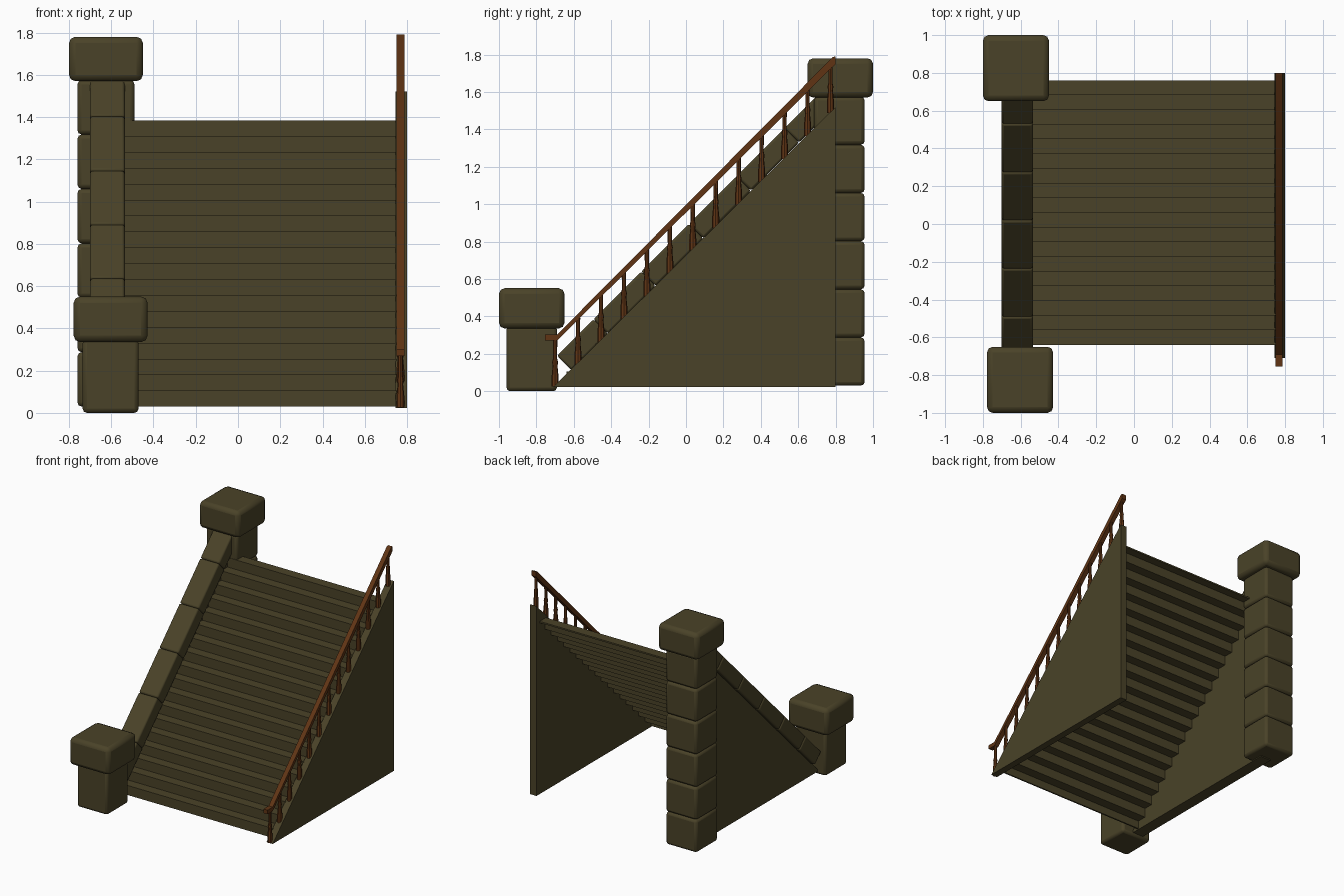
import bpy
import bmesh
from math import radians, sqrt
from mathutils import Matrix

cube = bpy.data.objects.get("Cube")
if cube:
    bpy.data.objects.remove(cube, do_unlink=True)


def material(name, rgb):
    m = bpy.data.materials.new(name)
    m.use_nodes = True
    m.diffuse_color = (*rgb, 1)
    m.node_tree.nodes["Principled BSDF"].inputs["Base Color"].default_value = (*rgb, 1)
    return m


STONE = material("olive stone", (0.068, 0.055, 0.021))
WOOD = material("brown wood", (0.115, 0.034, 0.007))


def finish(name, bm, mat, bevel=0, segments=2):
    bmesh.ops.recalc_face_normals(bm, faces=bm.faces)
    me = bpy.data.meshes.new(name)
    bm.to_mesh(me)
    bm.free()
    me.materials.append(mat)
    ob = bpy.data.objects.new(name, me)
    bpy.context.collection.objects.link(ob)
    if bevel:
        mod = ob.modifiers.new("Bevel", 'BEVEL')
        mod.width = bevel
        mod.segments = segments
    bpy.ops.object.select_all(action='DESELECT')
    ob.select_set(True)
    bpy.context.view_layer.objects.active = ob
    bpy.ops.object.shade_smooth_by_angle(angle=radians(35))
    return ob


def block(name, center, size, mat=STONE, bevel=0.02, tilt=0):
    bm = bmesh.new()
    mat4 = (Matrix.Translation(center) @ Matrix.Rotation(radians(tilt), 4, 'X')
            @ Matrix.Diagonal((*size, 1)))
    bmesh.ops.create_cube(bm, size=1, matrix=mat4)
    return finish(name, bm, mat, bevel)


def extrude_x(name, profile, x0, x1, mat=STONE):
    """Extrude a closed (y, z) outline along x."""
    bm = bmesh.new()
    face = bm.faces.new([bm.verts.new((x0, y, z)) for y, z in profile])
    new = bmesh.ops.extrude_face_region(bm, geom=[face])["geom"]
    bmesh.ops.translate(bm, vec=(x1 - x0, 0, 0),
                        verts=[v for v in new if isinstance(v, bmesh.types.BMVert)])
    return finish(name, bm, mat)


# Tall back pillar of stacked stones with a cap
COURSE = 0.2575
for i in range(6):
    block(f"back_pillar_stone_{i + 1}", (-0.625, 0.82, 0.03 + COURSE * (i + 0.5)),
          (0.27, 0.27, COURSE))
block("back_pillar_cap", (-0.625, 0.825, 1.675), (0.35, 0.35, 0.21), bevel=0.03)

# Short front post with a cap
block("front_post", (-0.603, -0.825, 0.175), (0.265, 0.27, 0.35))
block("front_post_cap", (-0.603, -0.825, 0.443), (0.35, 0.35, 0.215), bevel=0.03)

# Triangular side walls
for name, x0, x1 in (("right_side_wall", 0.745, 0.8), ("left_side_wall", -0.665, -0.57)):
    extrude_x(name, [(-0.71, 0.022), (0.8, 0.022), (0.8, 1.52)], x0, x1)

# Sloping coping stones on the left wall
joints = [-0.69, -0.495, -0.24, 0.015, 0.27, 0.527, 0.71]
THICK = 0.11
drop = THICK / 2 / sqrt(2)
for i, (a, b) in enumerate(zip(joints, joints[1:])):
    y = (a + b) / 2
    block(f"coping_stone_{i + 1}", (-0.618, y + drop, y + 0.88 - drop),
          (0.165, (b - a) * sqrt(2), THICK), bevel=0.012, tilt=45)

# Thin zigzag flight of stairs
STEPS, RUN, RISE, SHEET = 18, 1.4 / 18, 1.355 / 18, 0.012
upper, lower = [], []
for i in range(STEPS):
    y, z = -0.64 + i * RUN, 0.03 + i * RISE
    upper += [(y, z), (y, z + RISE)]
    lower += [(y + SHEET, z - (SHEET if i else 0)), (y + SHEET, z + RISE - SHEET)]
upper.append((0.76, 1.385))
lower.append((0.76, 1.385 - SHEET))
extrude_x("stair_flight", upper + lower[::-1], -0.6, 0.75)

# Handrail with a level front end
extrude_x("handrail", [(-0.755, 0.27), (-0.69, 0.27), (0.8, 1.75), (0.8, 1.79),
                       (0.785, 1.787), (-0.69, 0.302), (-0.755, 0.302)],
          0.75, 0.787, WOOD)

# Turned balusters
PROFILE = [(0.019, -0.02), (0.019, 0.04), (0.013, 0.1), (0.016, 0.12),
           (0.011, 0.14), (0.012, 0.235)]
SIDES = 8
for i in range(13):
    y = -0.7 + i * 0.1227
    bm = bmesh.new()
    rings = []
    for r, h in PROFILE:
        ring = bmesh.ops.create_circle(
            bm, segments=SIDES, radius=r,
            matrix=Matrix.Translation((0.7685, y, max(y + 0.735 + h, 0.025))))
        rings.append(ring["verts"])
    for a, b in zip(rings, rings[1:]):
        for k in range(SIDES):
            n = (k + 1) % SIDES
            bm.faces.new((a[k], a[n], b[n], b[k]))
    bm.faces.new(rings[0])
    bm.faces.new(rings[-1])
    finish(f"baluster_{i + 1}", bm, WOOD)
